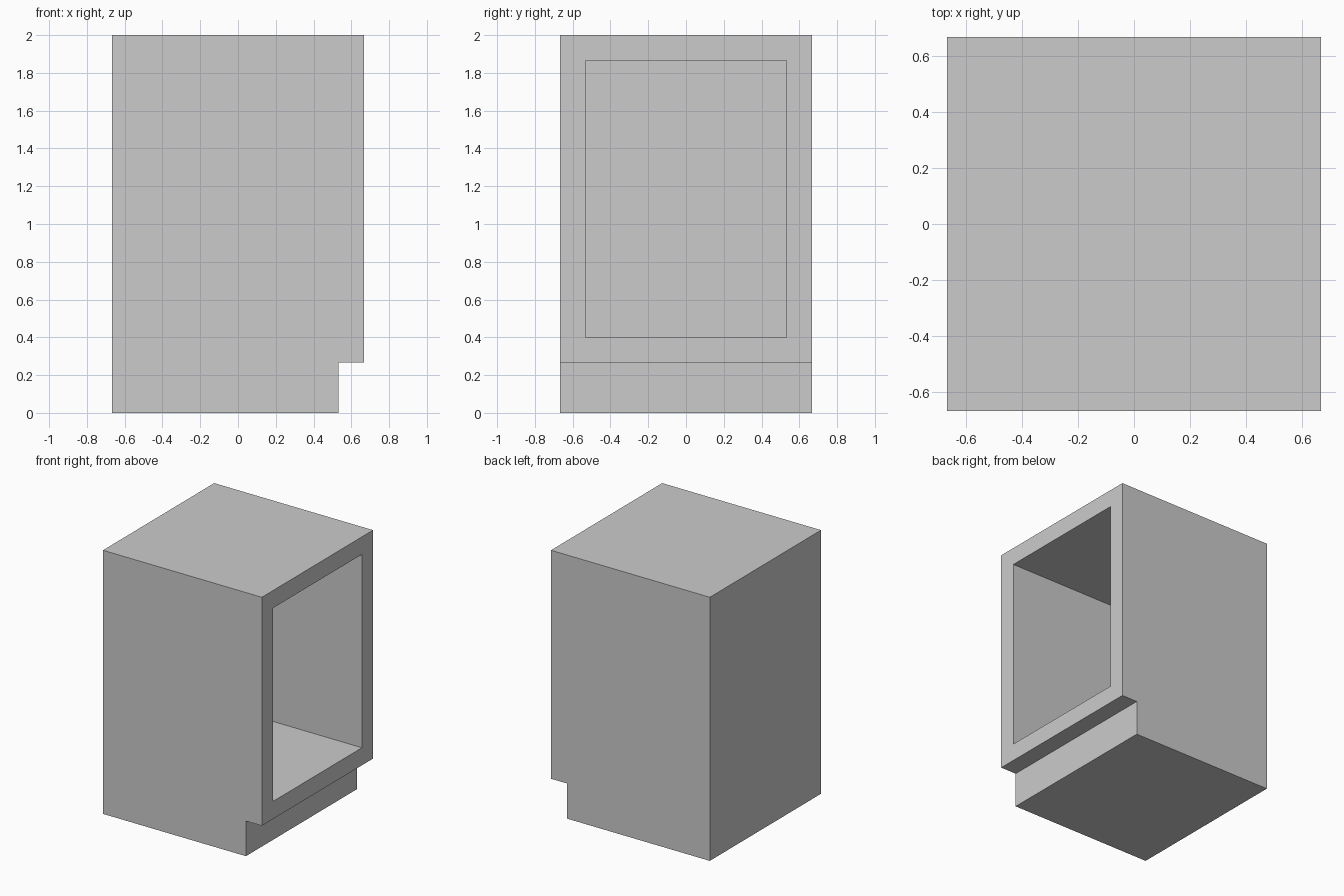
import bpy, bmesh
from mathutils import Vector

if "Cube" in bpy.data.objects:
    bpy.data.objects.remove(bpy.data.objects["Cube"])

HALF = 2 / 3      # half width and half depth
WALL = 2 / 15     # panel thickness and toe-kick setback
KICK = 4 / 15     # toe-kick height
TOP = 2.0

bm = bmesh.new()

# Cabinet side profile (x, z) with the toe-kick notch, extruded along y
profile = [(-HALF, 0), (HALF - WALL, 0), (HALF - WALL, KICK),
           (HALF, KICK), (HALF, TOP), (-HALF, TOP)]
side = bm.faces.new([bm.verts.new((x, -HALF, z)) for x, z in profile])
ext = bmesh.ops.extrude_face_region(bm, geom=[side])
bmesh.ops.translate(bm, vec=(0, 2 * HALF, 0),
                    verts=[v for v in ext["geom"] if isinstance(v, bmesh.types.BMVert)])
if not any(f.is_valid and len(f.verts) == 6 and f.calc_center_median().y < -0.6 for f in bm.faces):
    bm.faces.new([v for v in side.verts])
bmesh.ops.recalc_face_normals(bm, faces=bm.faces[:])

# Open compartment: inset the door-side face and push it back to the rear panel
front = max(bm.faces, key=lambda f: f.calc_center_median().x)
bmesh.ops.inset_region(bm, faces=[front], thickness=WALL, use_even_offset=True)
inner = bmesh.ops.extrude_discrete_faces(bm, faces=[front])["faces"][0]
bmesh.ops.translate(bm, vec=Vector((-(2 * HALF - WALL), 0, 0)), verts=inner.verts[:])

mesh = bpy.data.meshes.new("cabinet_body")
bm.to_mesh(mesh)
bm.free()
cabinet = bpy.data.objects.new("cabinet_body", mesh)
bpy.context.collection.objects.link(cabinet)
